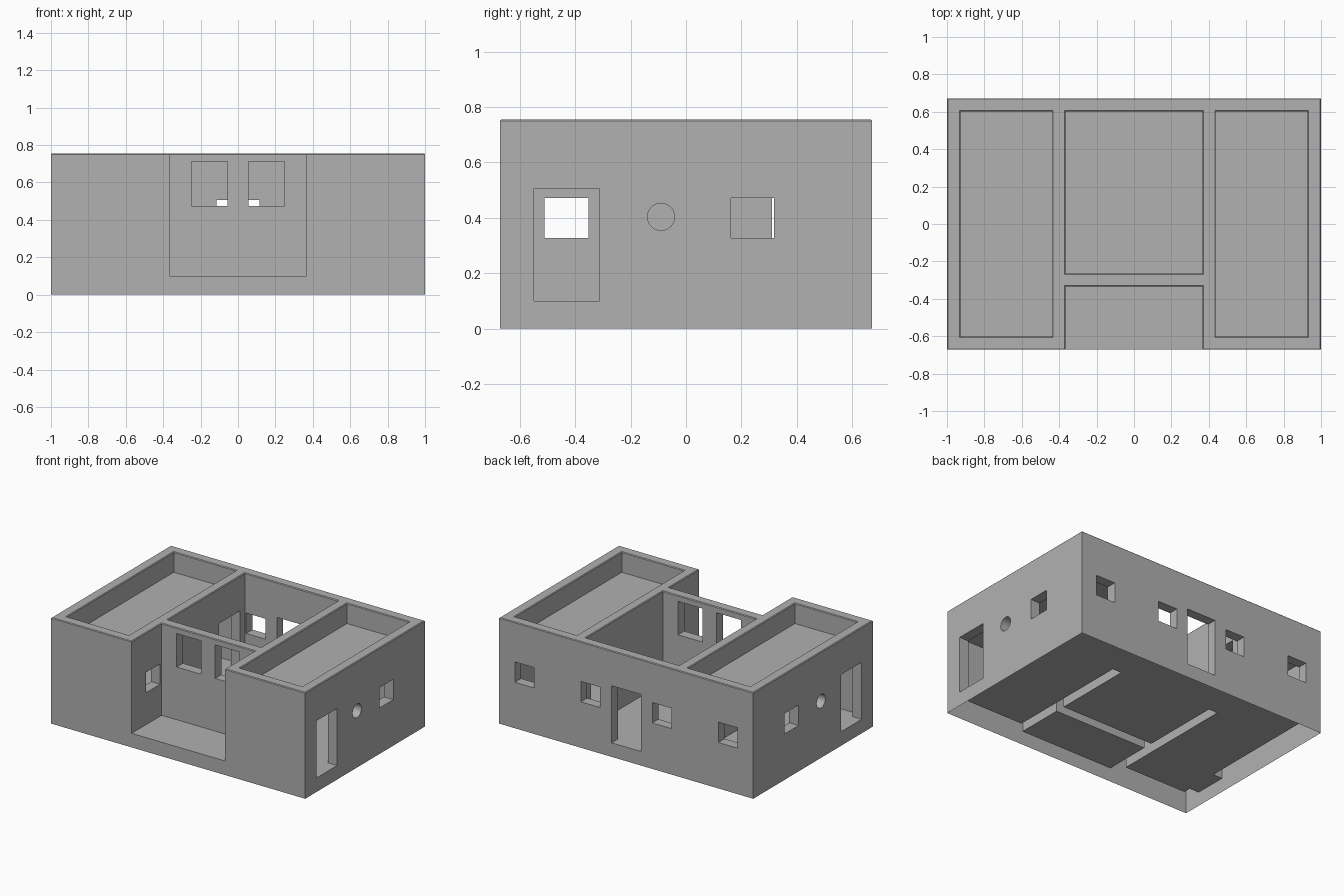
import bpy, bmesh, math
from mathutils import Matrix

if "Cube" in bpy.data.objects:
    bpy.data.objects.remove(bpy.data.objects["Cube"])

X, Y, H = 1.0, 0.672, 0.755        # outer half sizes and wall height
FLOOR = 0.1                        # floor level
W = 0.07                           # wall thickness
TOP = 0.9                          # cutters run out above the walls
cutters = []


def box(name, x0, x1, y0, y1, z0, z1):
    bm = bmesh.new()
    bmesh.ops.create_cube(bm, size=1)
    bm.transform(Matrix.Translation(((x0 + x1) / 2, (y0 + y1) / 2, (z0 + z1) / 2))
                 @ Matrix.Diagonal((x1 - x0, y1 - y0, z1 - z0, 1)))
    return to_object(name, bm)


def to_object(name, bm):
    mesh = bpy.data.meshes.new(name)
    bm.to_mesh(mesh)
    bm.free()
    ob = bpy.data.objects.new(name, mesh)
    bpy.context.collection.objects.link(ob)
    return ob


def cut(name, x0, x1, y0, y1, z0, z1):
    cutters.append(box(name, x0, x1, y0, y1, z0, z1))


def cut_pair(name, x0, x1, *rest):
    cut(name + "_right", x0, x1, *rest)
    cut(name + "_left", -x1, -x0, *rest)


house = box("house_shell", -X, X, -Y, Y, 0, H)

# Open porch and open central room
cut("porch", -0.367, 0.367, -1, -0.335, FLOOR, TOP)
cut("central_room", -0.367, 0.367, -0.265, Y - W, FLOOR, TOP)

# Side rooms below, sunken roof decks above
cut_pair("side_room", 0.437, 0.927, -Y + W, Y - W, FLOOR, 0.54)
cut_pair("roof_deck", 0.437, 0.927, -Y + W, Y - W, 0.61, TOP)

# Outer side walls: door, window and round porthole
cut_pair("side_door", 0.9, 1.1, -0.548, -0.313, FLOOR, 0.506)
cut_pair("side_window", 0.9, 1.1, 0.163, 0.318, 0.327, 0.472)
for s in (-1, 1):
    bm = bmesh.new()
    bmesh.ops.create_cone(bm, cap_ends=True, segments=24, radius1=0.049, radius2=0.049, depth=0.2)
    bm.transform(Matrix.Translation((s * X, -0.09, 0.404)) @ Matrix.Rotation(math.pi / 2, 4, 'Y'))
    cutters.append(to_object("porthole", bm))

# Partitions: porch window and inner door
cut_pair("porch_window", 0.34, 0.46, -0.51, -0.352, 0.327, 0.472)
cut_pair("inner_door", 0.34, 0.46, 0.31, 0.545, FLOOR, 0.506)

# Porch back wall: two tall windows
cut_pair("tall_window", 0.055, 0.248, -0.36, -0.24, 0.475, 0.713)

# Back wall: central door and four windows
cut("back_door", -0.115, 0.115, 0.58, 0.75, FLOOR, 0.506)
cut_pair("back_window_inner", 0.205, 0.357, 0.58, 0.75, 0.327, 0.472)
cut_pair("back_window_outer", 0.725, 0.877, 0.58, 0.75, 0.327, 0.472)

# Carve all openings
for c in cutters:
    c.hide_render = True
    mod = house.modifiers.new(c.name, 'BOOLEAN')
    mod.operation, mod.solver, mod.object = 'DIFFERENCE', 'EXACT', c
bpy.context.view_layer.update()
carved = bpy.data.meshes.new_from_object(house.evaluated_get(bpy.context.evaluated_depsgraph_get()))
house.modifiers.clear()
house.data = carved
for c in cutters:
    bpy.data.objects.remove(c)

# The underside is open: remove the bottom face so the walls are hollow from below
bm = bmesh.new()
bm.from_mesh(carved)
bottom = [f for f in bm.faces if all(v.co.z < 1e-4 for v in f.verts)]
bmesh.ops.delete(bm, geom=bottom, context='FACES')

# Slightly eased edges along the wall tops
rim = [e for e in bm.edges if all(v.co.z > H - 1e-4 for v in e.verts)
       and len(e.link_faces) == 2 and e.calc_face_angle() > 1]
bmesh.ops.bevel(bm, geom=rim, offset=0.005, segments=1, affect='EDGES')
bm.to_mesh(carved)
bm.free()

# Plain mid-grey finish
grey = bpy.data.materials.new("grey_plaster")
grey.diffuse_color = (0.44, 0.44, 0.44, 1)
grey.use_nodes = True
grey.node_tree.nodes["Principled BSDF"].inputs["Base Color"].default_value = grey.diffuse_color
carved.materials.clear()
carved.materials.append(grey)
